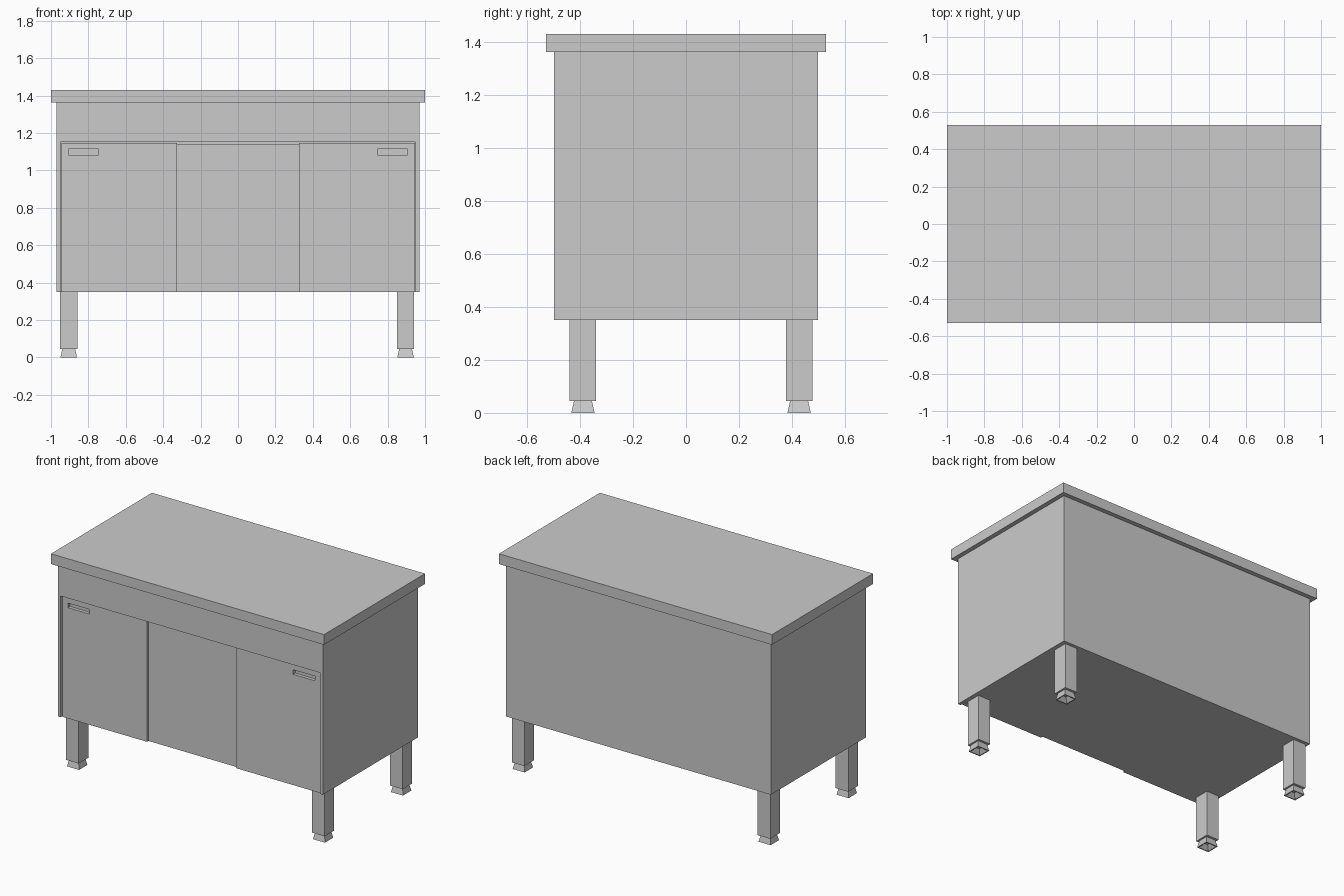
import bpy, bmesh

if "Cube" in bpy.data.objects:
    bpy.data.objects.remove(bpy.data.objects["Cube"])


def mesh_object(name, bm):
    bmesh.ops.recalc_face_normals(bm, faces=bm.faces)
    me = bpy.data.meshes.new(name)
    bm.to_mesh(me)
    bm.free()
    ob = bpy.data.objects.new(name, me)
    bpy.context.scene.collection.objects.link(ob)
    return ob


def box(name, x0, x1, y0, y1, z0, z1):
    bm = bmesh.new()
    bmesh.ops.create_cube(bm, size=1)
    for v in bm.verts:
        v.co.x = x1 if v.co.x > 0 else x0
        v.co.y = y1 if v.co.y > 0 else y0
        v.co.z = z1 if v.co.z > 0 else z0
    return mesh_object(name, bm)


def cut(target, cutter):
    cutter.hide_render = True
    mod = target.modifiers.new("cut", 'BOOLEAN')
    mod.operation = 'DIFFERENCE'
    mod.solver = 'EXACT'
    mod.object = cutter
    # bake the cut, then drop the cutter
    bpy.context.view_layer.objects.active = target
    bpy.ops.object.modifier_apply(modifier=mod.name)
    bpy.data.objects.remove(cutter)


def foot(name, cx, cy, top, bottom, z1):
    # Flared foot with a hollowed underside
    bm = bmesh.new()
    corners = [(-1, -1), (1, -1), (1, 1), (-1, 1)]
    rings = []
    for half, z in ((top, z1), (bottom, 0), (bottom * 0.85, 0), (top * 0.4, z1 * 0.6)):
        rings.append([bm.verts.new((cx + sx * half, cy + sy * half, z)) for sx, sy in corners])
    for a, b in zip(rings, rings[1:]):
        for i in range(4):
            j = (i + 1) % 4
            bm.faces.new((a[i], a[j], b[j], b[i]))
    bm.faces.new(rings[0])
    bm.faces.new(rings[-1])
    return mesh_object(name, bm)


# Worktop
box("worktop", -1, 1, -0.528, 0.528, 1.362, 1.43)

# Cabinet body with a shallow front recess for the doors
body = box("cabinet_body", -0.97, 0.97, -0.498, 0.498, 0.35, 1.362)
cut(body, box("front_recess", -0.95, 0.95, -0.6, -0.45, 0.3, 1.152))

# Middle panel, set further back than the doors
box("middle_panel", -0.33, 0.33, -0.472, -0.449, 0.35, 1.142)

# Side doors with recessed handles
for side, s in (("left", -1), ("right", 1)):
    xs = sorted((s * 0.325, s * 0.945))
    door = box(side + "_door", xs[0], xs[1], -0.487, -0.449, 0.35, 1.146)
    hx = sorted((s * 0.745, s * 0.905))
    cut(door, box("handle_pocket", hx[0], hx[1], -0.55, -0.465, 1.083, 1.113))

# Legs and feet
for side, x in (("left", -0.905), ("right", 0.896)):
    for end, y in (("front", -0.389), ("back", 0.427)):
        name = end + "_" + side
        box(name + "_leg", x - 0.046, x + 0.046, y - 0.05, y + 0.05, 0.045, 0.35)
        foot(name + "_foot", x, y, 0.034, 0.044, 0.045)
